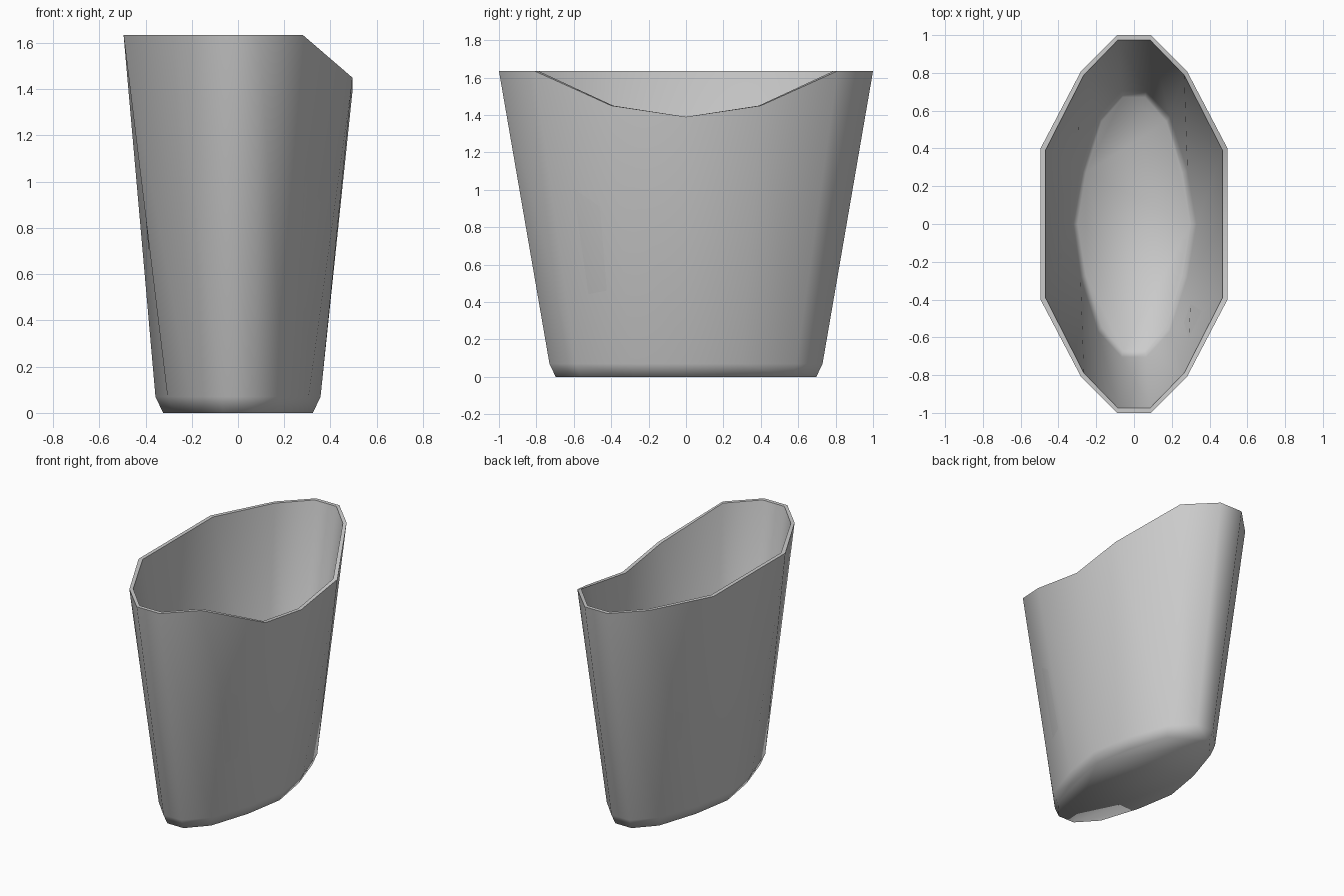
import bpy, bmesh, math

if "Cube" in bpy.data.objects:
    bpy.data.objects.remove(bpy.data.objects["Cube"])

# Quarter outlines (x, y), from the end of the oval round to the middle of the side
TOP = [(0.09, 1.0), (0.28, 0.81), (0.495, 0.40), (0.495, 0.0)]
BASE = [(0.07, 0.73), (0.205, 0.59), (0.305, 0.295), (0.357, 0.0)]
RIM_Z = 1.635
DIP = {0.40: 1.45, 0.0: 1.39}      # lowered rim on the +x side
T = 0.026                         # wall thickness


def full_ring(quarter):
    """Mirror a quarter outline into a closed 14-sided loop."""
    right = quarter + [(x, -y) for x, y in reversed(quarter[:-1])]
    return right + [(-x, -y) for x, y in right]


def inset(ring, d):
    mx = max(p[0] for p in ring)
    my = max(p[1] for p in ring)
    return [(x * (mx - d) / mx, y * (my - d) / my) for x, y in ring]


def make_ring(bm, pts, zs):
    return [bm.verts.new((x, y, z)) for (x, y), z in zip(pts, zs)]


top, base = full_ring(TOP), full_ring(BASE)
n = len(top)
rim_z = [DIP.get(abs(y), RIM_Z) if x > 0 else RIM_Z for x, y in top]


def wall_top(pts, zs):
    """Slide rim points down the sloping wall where the rim dips."""
    out = []
    for (x, y), (bx, by), z in zip(pts, base, zs):
        f = (RIM_Z - z) / RIM_Z * 0.0
        out.append((x + (bx - x) * f, y + (by - y) * f))
    return out


# Tapered cup: outside bottom, chamfer, outer rim, inner rim, inside chamfer, floor
bm = bmesh.new()
rings = [
    make_ring(bm, inset(base, 0.033), [0.0] * n),
    make_ring(bm, base, [0.07] * n),
    make_ring(bm, top, rim_z),
    make_ring(bm, inset(top, T), rim_z),
    make_ring(bm, inset(base, T), [0.08] * n),
    make_ring(bm, inset(base, 0.033 + T), [T] * n),
]
for a, b in zip(rings, rings[1:]):
    for i in range(n):
        j = (i + 1) % n
        bm.faces.new((a[i], a[j], b[j], b[i]))
bm.faces.new(rings[0])
bm.faces.new(rings[-1])
bmesh.ops.recalc_face_normals(bm, faces=bm.faces)

# Smooth walls with a crisp rim
for f in bm.faces:
    f.smooth = True
for r in (rings[2], rings[3]):
    for i in range(n):
        bm.edges.get((r[i], r[(i + 1) % n])).smooth = False

mesh = bpy.data.meshes.new("tapered_cup")
bm.to_mesh(mesh)
bm.free()
cup = bpy.data.objects.new("tapered_cup", mesh)
bpy.context.collection.objects.link(cup)
